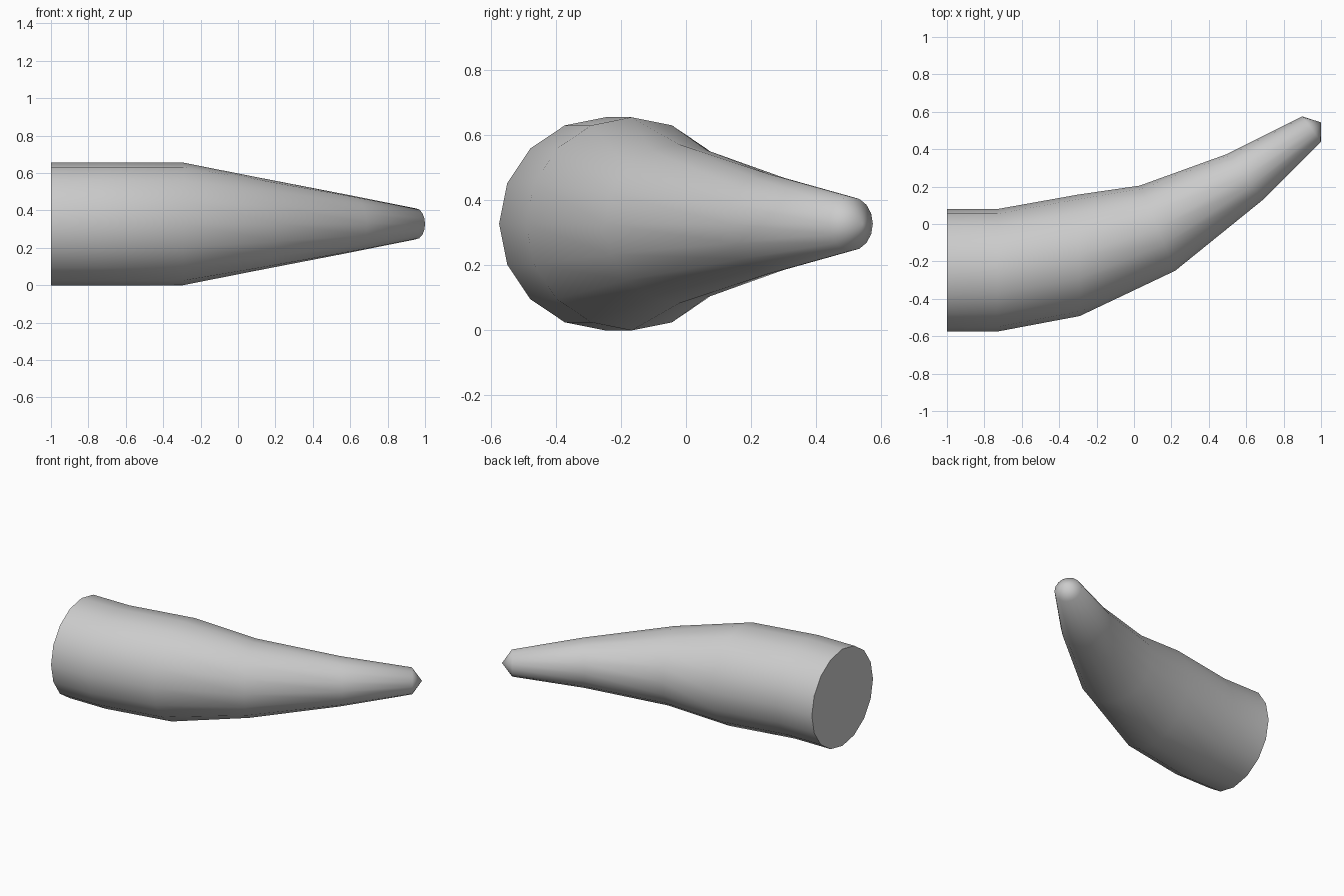
import bpy, bmesh, math

if "Cube" in bpy.data.objects:
    bpy.data.objects.remove(bpy.data.objects["Cube"])

SIDES = 16
Z = 0.328
# Each ring: its back and front points seen from above, and its half height
RINGS = [
    ((-1.00, 0.08), (-1.00, -0.575), 0.328),
    ((-0.73, 0.08), (-0.73, -0.575), 0.328),
    ((-0.30, 0.157), (-0.29, -0.492), 0.328),
    ((0.03, 0.205), (0.22, -0.25), 0.245),
    ((0.50, 0.375), (0.69, 0.13), 0.154),
    ((0.90, 0.575), (1.00, 0.44), 0.083),
]
TIP = (1.0, 0.543, Z)


def add_ring(bm, back, front, height):
    cx, cy = (back[0] + front[0]) / 2, (back[1] + front[1]) / 2
    dx, dy = back[0] - cx, back[1] - cy
    ring = []
    for i in range(SIDES):
        a = 2 * math.pi * i / SIDES
        c, s = math.cos(a), math.sin(a)
        ring.append(bm.verts.new((cx + dx * c, cy + dy * c, Z + height * s)))
    return ring


# Curved, tapering horn with a flat base and a short conical tip
bm = bmesh.new()
rings = [add_ring(bm, *r) for r in RINGS]
for a, b in zip(rings, rings[1:]):
    for i in range(SIDES):
        j = (i + 1) % SIDES
        bm.faces.new((a[i], a[j], b[j], b[i]))
bm.faces.new(rings[0])
tip = bm.verts.new(TIP)
for i in range(SIDES):
    bm.faces.new((rings[-1][i], rings[-1][(i + 1) % SIDES], tip))
bmesh.ops.recalc_face_normals(bm, faces=bm.faces)

mesh = bpy.data.meshes.new("horn")
bm.to_mesh(mesh)
bm.free()
horn = bpy.data.objects.new("horn", mesh)
bpy.context.collection.objects.link(horn)

# Smooth sides and tip, sharp base rim
bpy.context.view_layer.objects.active = horn
horn.select_set(True)
bpy.ops.object.shade_smooth_by_angle(angle=math.radians(65))
